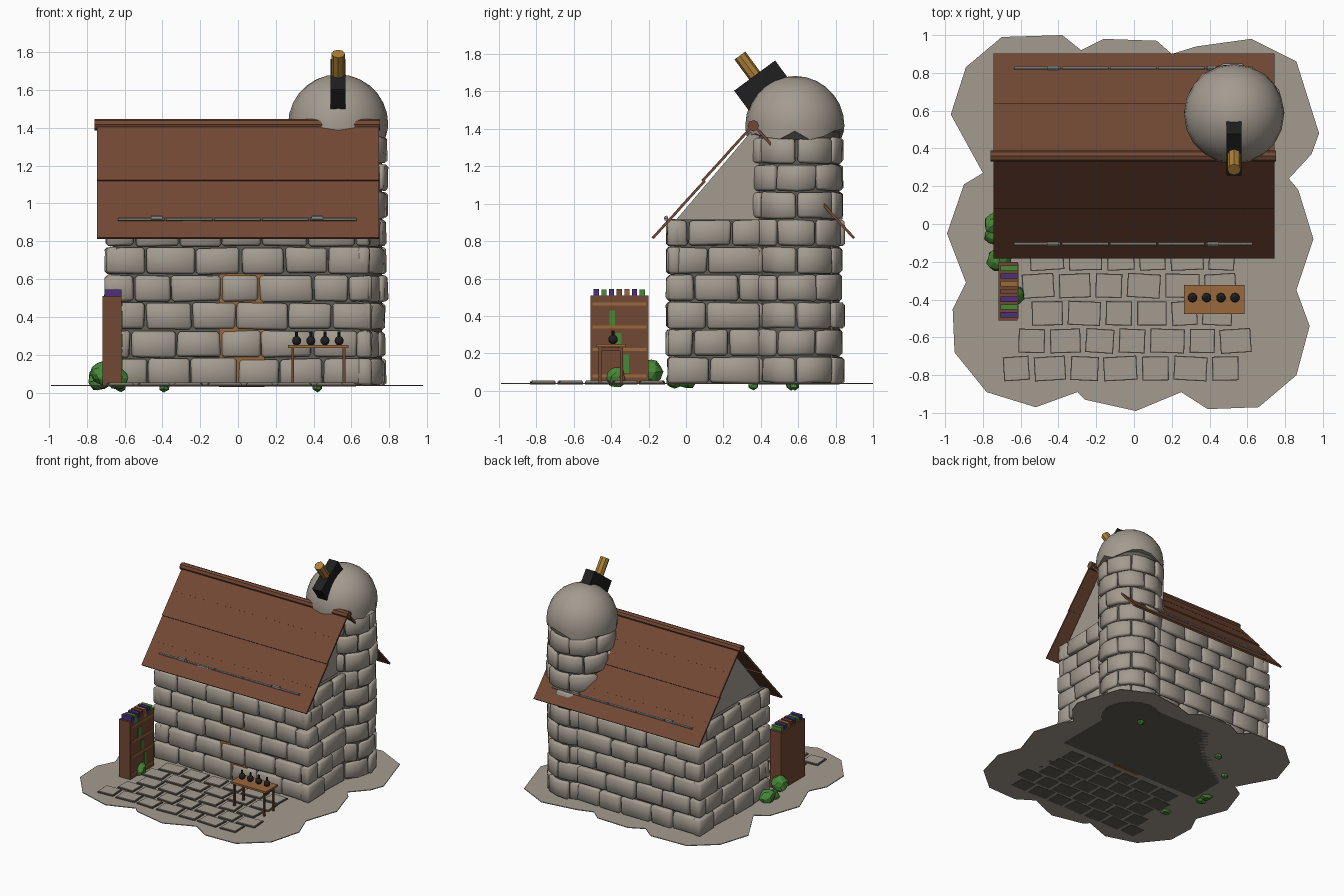
import bpy, bmesh, math, random
from mathutils import Vector, Matrix

random.seed(4)
if "Cube" in bpy.data.objects:
    bpy.data.objects.remove(bpy.data.objects["Cube"])


def material(name, r, g, b):
    m = bpy.data.materials.new(name)
    m.use_nodes = True
    m.diffuse_color = (r, g, b, 1)
    node = next(n for n in m.node_tree.nodes if n.type == 'BSDF_PRINCIPLED')
    node.inputs["Base Color"].default_value = (r, g, b, 1)
    node.inputs["Roughness"].default_value = 0.9
    return m


STONE = material("grey stone", .37, .33, .28)
MORTAR = material("dark mortar", .12, .11, .09)
BROWN = material("brown wood", .17, .065, .034)
TAN = material("tan wood", .32, .14, .045)
GOLD = material("golden wood", .42, .22, .04)
BLACK = material("black iron", .014, .014, .014)
GREEN = material("leaf green", .065, .25, .04)
PURPLE = material("purple cloth", .07, .03, .2)
METAL = material("pale metal", .28, .27, .25)


def finish(name, bm, mat, angle=None):
    bmesh.ops.recalc_face_normals(bm, faces=bm.faces[:])
    mesh = bpy.data.meshes.new(name)
    bm.to_mesh(mesh)
    bm.free()
    mesh.materials.append(mat)
    ob = bpy.data.objects.new(name, mesh)
    bpy.context.collection.objects.link(ob)
    if angle:
        bpy.ops.object.select_all(action='DESELECT')
        ob.select_set(True)
        bpy.context.view_layer.objects.active = ob
        bpy.ops.object.shade_smooth_by_angle(angle=math.radians(angle))
    return ob


def box(name, centre, size, mat, turn=Matrix()):
    bm = bmesh.new()
    bmesh.ops.create_cube(bm, size=1, matrix=Matrix.Translation(centre) @ turn @ Matrix.Diagonal((*size, 1)))
    return finish(name, bm, mat)


def rod(name, start, end, radius, mat, sides=8, angle=None):
    a, b = Vector(start), Vector(end)
    turn = (b - a).to_track_quat('Z', 'Y').to_matrix().to_4x4()
    bm = bmesh.new()
    bmesh.ops.create_cone(bm, cap_ends=True, segments=sides, radius1=radius, radius2=radius,
                          depth=(b - a).length, matrix=Matrix.Translation((a + b) / 2) @ turn)
    return finish(name, bm, mat, angle)


def prism(name, points, direction, mat):
    bm = bmesh.new()
    face = bm.faces.new([bm.verts.new(p) for p in points])
    new = bmesh.ops.extrude_face_region(bm, geom=[face])["geom"]
    bmesh.ops.translate(bm, verts=[v for v in new if isinstance(v, bmesh.types.BMVert)], vec=direction)
    return finish(name, bm, mat)


# Masonry: place(u, depth, z) maps brick coordinates onto a wall or a ring
ROW, BASE = .147, .037


def masonry(name, place, length, rows, brick, depth, scale=1, parts=1, closed=False):
    bm = bmesh.new()

    def jit(amount):
        return random.uniform(-amount, amount)

    for row in range(rows):
        cuts, u = [0], 0
        u = brick * (.55 if row % 2 else 1)
        while u < length - brick * .4:
            cuts.append(u + jit(.12 * brick))
            u += brick
        cuts.append(length)
        if closed:
            shift = brick * .5 * (row % 2)
            cuts = [shift + length * i / round(length / brick) for i in range(round(length / brick) + 1)]
        for a, b in zip(cuts, cuts[1:]):
            a, b = a + .005 * scale, b - .005 * scale
            low, high = BASE + row * ROW + .004, BASE + (row + 1) * ROW - .006
            out = depth + jit(.009)
            rings = []
            for i in range(parts + 1):
                u = a + (b - a) * i / parts
                rings.append([bm.verts.new(place(u + jit(.006) * scale, d + jit(.003), z + jit(.006)))
                              for d, z in ((0, low), (out, low), (out, high), (0, high))])
            for p, q in zip(rings, rings[1:]):
                for k in range(4):
                    bm.faces.new((p[k], p[k - 1], q[k - 1], q[k]))
            bm.faces.new(rings[0])
            bm.faces.new(rings[-1][::-1])
    bmesh.ops.recalc_face_normals(bm, faces=bm.faces[:])
    sharp = [e for e in bm.edges if e.calc_face_angle(0) > .7]
    bmesh.ops.bevel(bm, geom=sharp, offset=.013, segments=1, affect='EDGES', profile=.5)
    return finish(name, bm, STONE, 50)


def straight(origin, along, normal):
    o, a, n = Vector(origin), Vector(along), Vector(normal)
    return lambda u, d, z: o + a * u + n * d + Vector((0, 0, z))


X0, Y0, Y1, D = .70, -.10, .82, .07
masonry("front_wall", straight((-X0, Y0 + D, 0), (1, 0, 0), (0, -1, 0)), 2 * X0, 6, .235, D)
masonry("back_wall", straight((-X0, Y1 - D, 0), (1, 0, 0), (0, 1, 0)), 1.12, 6, .235, D)
masonry("left_hand_wall", straight((-X0 + D, Y0, 0), (0, 1, 0), (-1, 0, 0)), Y1 - Y0, 6, .23, D)
masonry("right_hand_wall", straight((X0 - D, Y0, 0), (0, 1, 0), (1, 0, 0)), .5, 6, .23, D)
box("wall_core", (0, .36, .475), (2 * X0 - .07, .85, .88), MORTAR)
box("hidden_door", (.02, -.07, .33), (.24, .02, .6), TAN)
prism("gables", [(-.64, -.065, .9), (-.64, .785, .9), (-.64, .36, 1.4)], (1.28, 0, 0), STONE)

# Corner tower
TX, TY = .53, .59
masonry("tower_stones", lambda u, d, z: Vector((TX + (.19 + d) * math.cos(u), TY + (.19 + d) * math.sin(u), z)),
        2 * math.pi, 9, 2 * math.pi / 7, .066, 4, 2, True)
rod("tower_core", (TX, TY, .034), (TX, TY, 1.4), .232, MORTAR, 16, 40)

# Dome with a ragged lower rim
bm = bmesh.new()
bmesh.ops.create_uvsphere(bm, u_segments=20, v_segments=14, radius=.265,
                          matrix=Matrix.Translation((TX, .582, 1.418)))
bmesh.ops.bisect_plane(bm, geom=bm.verts[:] + bm.edges[:] + bm.faces[:], plane_co=(0, 0, 1.385),
                       plane_no=(0, 0, 1), clear_inner=True)
rim = [e for e in bm.edges if e.is_boundary]
for v in {v for e in rim for v in e.verts}:
    v.co.z += random.uniform(-.045, .015)
bmesh.ops.holes_fill(bm, edges=rim)
finish("dome", bm, STONE, 50)

# Tilted block and peg on the dome
tilt = Matrix.Rotation(math.atan2(.593, .805), 4, 'X')
face, out = Vector((TX, .367, 1.685)), Vector((0, -.593, .805))
box("dome_block", face - out * .065, (.08, .272, .13), BLACK, tilt)
rod("dome_peg", face - out * .01, face + out * .133, .036, GOLD)

# Roof planks, ridge and rails
RIDGE = Vector((0, .36, 1.425))
for side, name in ((-1, "front"), (1, "back")):
    down = Vector((0, side * .53, -.61)).normalized()
    normal = Vector((0, side * .61, .53)).normalized()
    pitch = Matrix.Rotation(-side * math.atan2(.61, .53), 4, 'X')
    for i in range(4):
        lap = Matrix.Rotation(side * .025, 4, 'X')
        box(f"{name}_roof_plank_{i + 1}", RIDGE + down * (.1 + .202 * i) + normal * (.004 * (i % 2)),
            (1.49, .214, .014), BROWN, pitch @ lap)
    rail = RIDGE + down * .69 + normal * .018
    for i in range(5):
        left = Vector((-.635 + i * .254, 0, 0))
        rod(f"{name}_rail_{i + 1}", rail + left, rail + left + Vector((.246, 0, 0)), .009, METAL, 6)
    for x in (-.43, .42):
        rod(f"{name}_rail_clip", rail + Vector((x - .03, 0, .008)), rail + Vector((x + .03, 0, .008)), .012, METAL, 6)
rod("ridge_beam", RIDGE + Vector((-.76, 0, -.008)), RIDGE + Vector((.752, 0, -.008)), .03, BROWN, 8)

# Ground patch and paving
outline = [(-.7, .99), (-.38, 1), (-.28, .92), (-.16, .98), (.12, .97), (.2, .9), (.33, .94), (.62, .98),
           (.86, .86), (.98, .48), (.94, .37), (.82, .24), (.87, .18), (.95, -.08), (.86, -.35), (.93, -.54),
           (.86, -.8), (.66, -.97), (.39, -.98), (.25, -.89), (.01, -.99), (-.26, -.93), (-.3, -.89),
           (-.52, -.97), (-.78, -.89), (-.95, -.68), (-.96, -.45), (-.89, -.31), (-.99, -.05), (-.9, .21),
           (-.8, .27), (-.97, .58), (-.89, .83)]
prism("ground", [(x, y, .035) for x, y in outline], (0, 0, .006), STONE)

bm = bmesh.new()
for row, (start, end) in enumerate(((-.7, .57), (-.62, .63), (-.55, .57), (-.6, .63), (-.56, .57))):
    x, y = start, -.765 + row * .146
    while x < end - .1:
        w = random.uniform(.15, .2)
        spin = Matrix.Rotation(random.uniform(-.07, .07), 4, 'Z')
        for grow, z, mat in ((.012, .041, 1), (0, .046, 0)):
            new = bmesh.ops.create_cube(bm, size=1, matrix=Matrix.Translation((x + w / 2, y, z)) @ spin
                                        @ Matrix.Diagonal((w - .03 + grow, .115 + grow, .016, 1)))["verts"]
            for f in {f for v in new for f in v.link_faces}:
                f.material_index = mat
        x += w + .01
finish("paving", bm, STONE).data.materials.append(MORTAR)

# Bookcase facing +x
box("bookcase_body", (-.667, -.355, .275), (.1, .31, .47), BROWN)
for z in (.08, .22, .34, .465):
    box("bookcase_shelf", (-.617, -.355, z), (.01, .29, .016), TAN)
for y, z, h in ((-.395, .385, .09), (-.36, .275, .07), (-.32, .145, .1)):
    box("shelf_book", (-.616, y, z), (.008, .03, h), GREEN)
for i, mat in enumerate((PURPLE, GREEN, PURPLE, BROWN, TAN, PURPLE, GREEN)):
    box("top_book", (-.662, -.48 + i * .041, .505 if mat is not GREEN else .5),
        (.09, .028, .08), mat)

# Table with flasks
box("table_top", (.425, -.4, .243), (.32, .155, .016), TAN)
for x in (.29, .56):
    for y in (-.46, -.345):
        box("table_leg", (x, y, .135), (.015, .015, .205), BROWN)
    box("table_rail", (x, -.4, .222), (.012, .12, .02), BROWN)
for i in range(4):
    x = .31 + i * .075
    bm = bmesh.new()
    bmesh.ops.create_uvsphere(bm, u_segments=10, v_segments=8, radius=.025,
                              matrix=Matrix.Translation((x, -.39, .274)))
    finish("flask_bulb", bm, BLACK, 60)
    rod("flask_neck", (x, -.39, .28), (x, -.39, .322), .008, BLACK)

# Bushes and sprouts
for x, y, z, r in ((-.735, 0, .07, .06), (-.715, -.19, .1, .065), (-.64, -.375, .075, .06),
                   (-.74, -.06, .06, .05), (-.39, .56, .03, .03), (.42, .58, .03, .03), (-.62, .36, .03, .03)):
    bm = bmesh.new()
    bmesh.ops.create_icosphere(bm, subdivisions=1 if r < .04 else 2, radius=r,
                               matrix=Matrix.Translation((x, y, z)))
    for v in bm.verts:
        v.co += Vector([random.uniform(-.1, .1) * r for _ in range(3)])
        v.co.z = max(v.co.z, 0)
    finish("bush", bm, GREEN)
